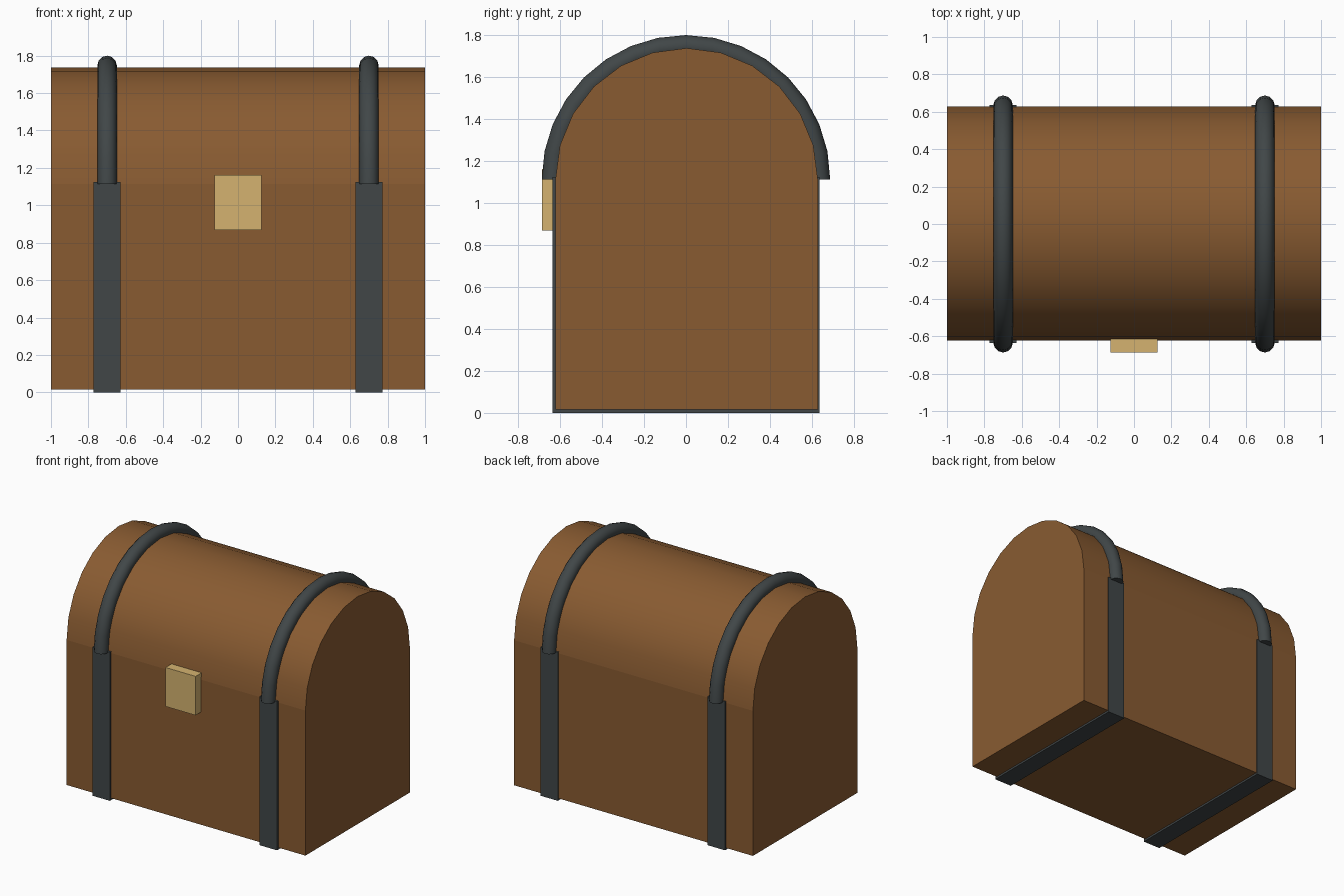
import bpy, bmesh, math

if "Cube" in bpy.data.objects:
    bpy.data.objects.remove(bpy.data.objects["Cube"])


def material(name, rgb):
    m = bpy.data.materials.new(name)
    m.diffuse_color = (*rgb, 1)
    m.use_nodes = True
    m.node_tree.nodes["Principled BSDF"].inputs["Base Color"].default_value = m.diffuse_color
    return m


WOOD = material("brown wood", (0.25, 0.105, 0.031))
IRON = material("dark iron", (0.052, 0.062, 0.064))
BRASS = material("pale brass", (0.66, 0.45, 0.16))


def make(name, bm, mat, smooth=False):
    bmesh.ops.recalc_face_normals(bm, faces=bm.faces)
    mesh = bpy.data.meshes.new(name)
    bm.to_mesh(mesh)
    bm.free()
    mesh.materials.append(mat)
    ob = bpy.data.objects.new(name, mesh)
    bpy.context.collection.objects.link(ob)
    if smooth:
        bpy.ops.object.select_all(action='DESELECT')
        ob.select_set(True)
        bpy.context.view_layer.objects.active = ob
        bpy.ops.object.shade_smooth_by_angle(angle=math.radians(50))
    return ob


def box(name, lo, hi, mat):
    bm = bmesh.new()
    bmesh.ops.create_cube(bm, size=1)
    for v in bm.verts:
        v.co = [(a + b) / 2 + c * (b - a) for a, b, c in zip(lo, hi, v.co)]
    return make(name, bm, mat)


def loft(name, rings, mat):
    """Skin closed rings of points together and cap both ends."""
    bm = bmesh.new()
    loops = [[bm.verts.new(p) for p in ring] for ring in rings]
    n = len(loops[0])
    for a, b in zip(loops, loops[1:]):
        for i in range(n):
            j = (i + 1) % n
            bm.faces.new((a[i], a[j], b[j], b[i]))
    bm.faces.new(loops[0])
    bm.faces.new(loops[-1])
    return make(name, bm, mat, True)


SPRING = 1.113   # height where the lid arch begins
Y0 = 0.003       # depth centre of the wooden body

# Wooden body and half-cylinder lid
box("chest_body", (-1, Y0 - 0.625, 0.015), (1, Y0 + 0.625, SPRING), WOOD)
arch = [math.pi * i / 12 for i in range(13)]
loft("domed_lid", [[(x, Y0 + 0.625 * math.cos(a), SPRING + 0.625 * math.sin(a))
                    for a in arch] for x in (-1, 1)], WOOD)

# Iron straps around the body and round bands over the lid
for side, x in (("left", -0.7), ("right", 0.7)):
    box(side + "_strap", (x - 0.073, -0.637, 0), (x + 0.073, 0.637, 1.125), IRON)
    rings = []
    for i in range(17):
        a = math.pi * i / 16
        ring = []
        for k in range(12):
            t = 2 * math.pi * k / 12
            r = 0.635 + 0.052 * math.cos(t)
            ring.append((x + 0.052 * math.sin(t), r * math.cos(a),
                         SPRING + r * math.sin(a)))
        rings.append(ring)
    loft(side + "_lid_band", rings, IRON)

# Brass latch plate
box("latch", (-0.126, -0.687, 0.868), (0.126, -0.6, 1.163), BRASS)
